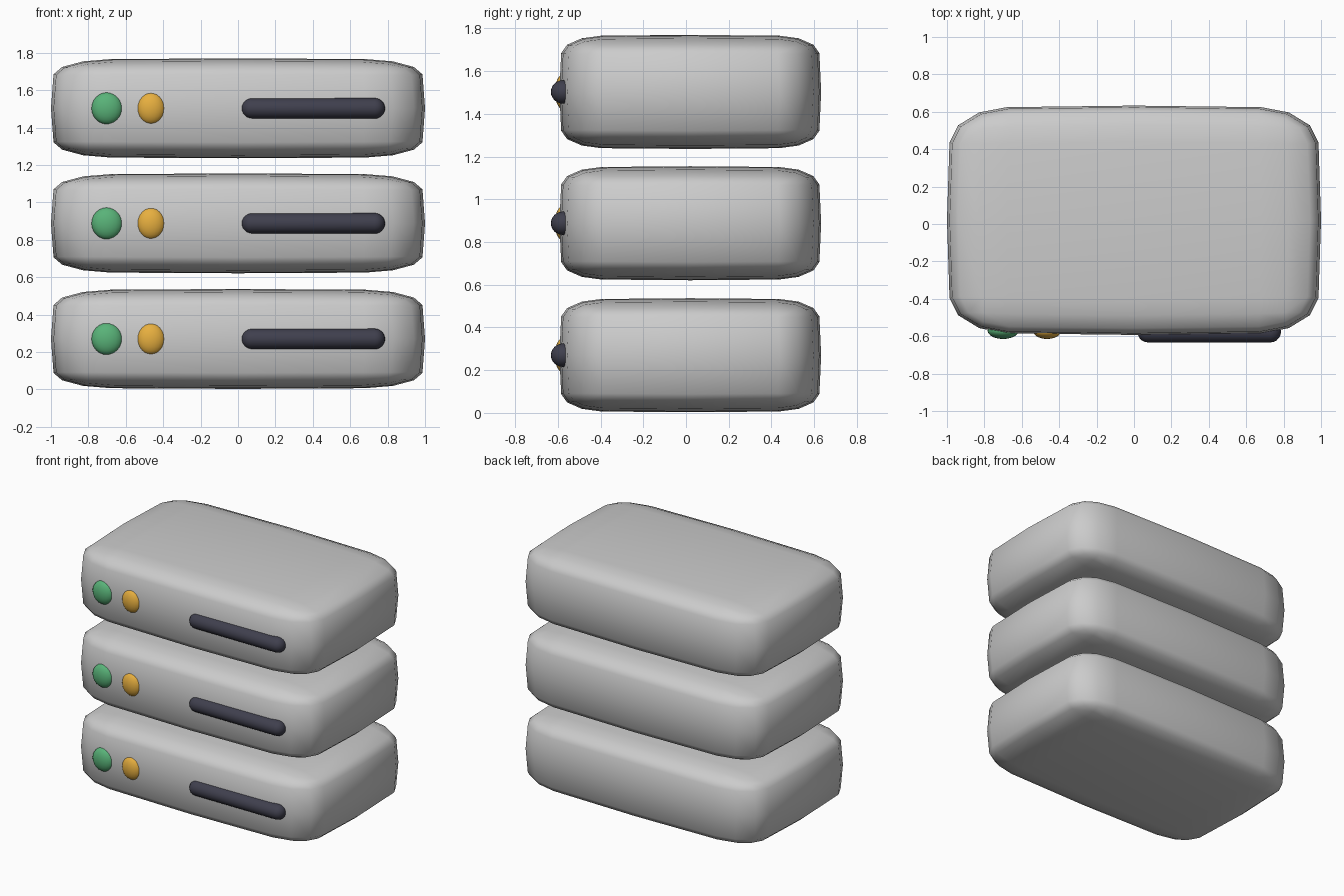
import bpy, bmesh
from mathutils import Vector

if "Cube" in bpy.data.objects:
    bpy.data.objects.remove(bpy.data.objects["Cube"])


def material(name, color):
    m = bpy.data.materials.new(name)
    m.diffuse_color = (*color, 1)
    m.use_nodes = True
    m.node_tree.nodes["Principled BSDF"].inputs["Base Color"].default_value = m.diffuse_color
    return m


def finish(name, bm, loc, mat=None):
    for f in bm.faces:
        f.smooth = True
    mesh = bpy.data.meshes.new(name)
    bm.to_mesh(mesh)
    bm.free()
    ob = bpy.data.objects.new(name, mesh)
    ob.location = loc
    bpy.context.collection.objects.link(ob)
    if mat:
        mesh.materials.append(mat)
    return ob


def case(name, loc, half):
    # unit cube with rounded edges, gently bulging faces, then stretched
    bm = bmesh.new()
    bmesh.ops.create_cube(bm, size=2)
    bmesh.ops.bevel(bm, geom=bm.edges[:], offset=0.3, segments=3, profile=0.5, affect='EDGES')
    for axis in ((1, 0, 0), (0, 1, 0), (0, 0, 1)):
        bmesh.ops.bisect_plane(bm, geom=bm.verts[:] + bm.edges[:] + bm.faces[:],
                               plane_co=(0, 0, 0), plane_no=axis)
    for v in bm.verts:
        c = v.co.copy()
        r = c.length_squared
        v.co = Vector([c[i] * (1 - 0.028 * (r - c[i] ** 2)) * half[i] for i in range(3)])
    return finish(name, bm, loc)


def rounded(name, loc, radii, mat, stretch=0.0):
    # ellipsoid, with its two halves pulled apart along x to make a capsule
    bm = bmesh.new()
    bmesh.ops.create_uvsphere(bm, u_segments=20, v_segments=12, radius=1)
    if stretch:
        mid = [e for e in bm.edges if all(abs(v.co.x) < 1e-4 for v in e.verts)]
        bmesh.ops.bevel(bm, geom=mid, offset=0.01, segments=1, affect='EDGES')
    for v in bm.verts:
        side = (v.co.x > 0) - (v.co.x < 0)
        v.co = Vector([v.co[i] * radii[i] for i in range(3)])
        v.co.x += side * stretch
    return finish(name, bm, loc, mat)


green = material("green", (0.10, 0.45, 0.19))
amber = material("amber", (0.80, 0.43, 0.05))
dark = material("dark", (0.05, 0.05, 0.075))

# three stacked units, each with two lights and a slot on the front
for i, z in enumerate((0.27, 0.888, 1.503), 1):
    case(f"case_{i}", (0, 0.02, z), (1.0, 0.613, 0.267))
    rounded(f"green_light_{i}", (-0.70, -0.57, z), (0.083, 0.045, 0.085), green)
    rounded(f"amber_light_{i}", (-0.465, -0.57, z), (0.076, 0.045, 0.085), amber)
    rounded(f"slot_{i}", (0.402, -0.575, z), (0.056, 0.058, 0.055), dark, 0.328)
